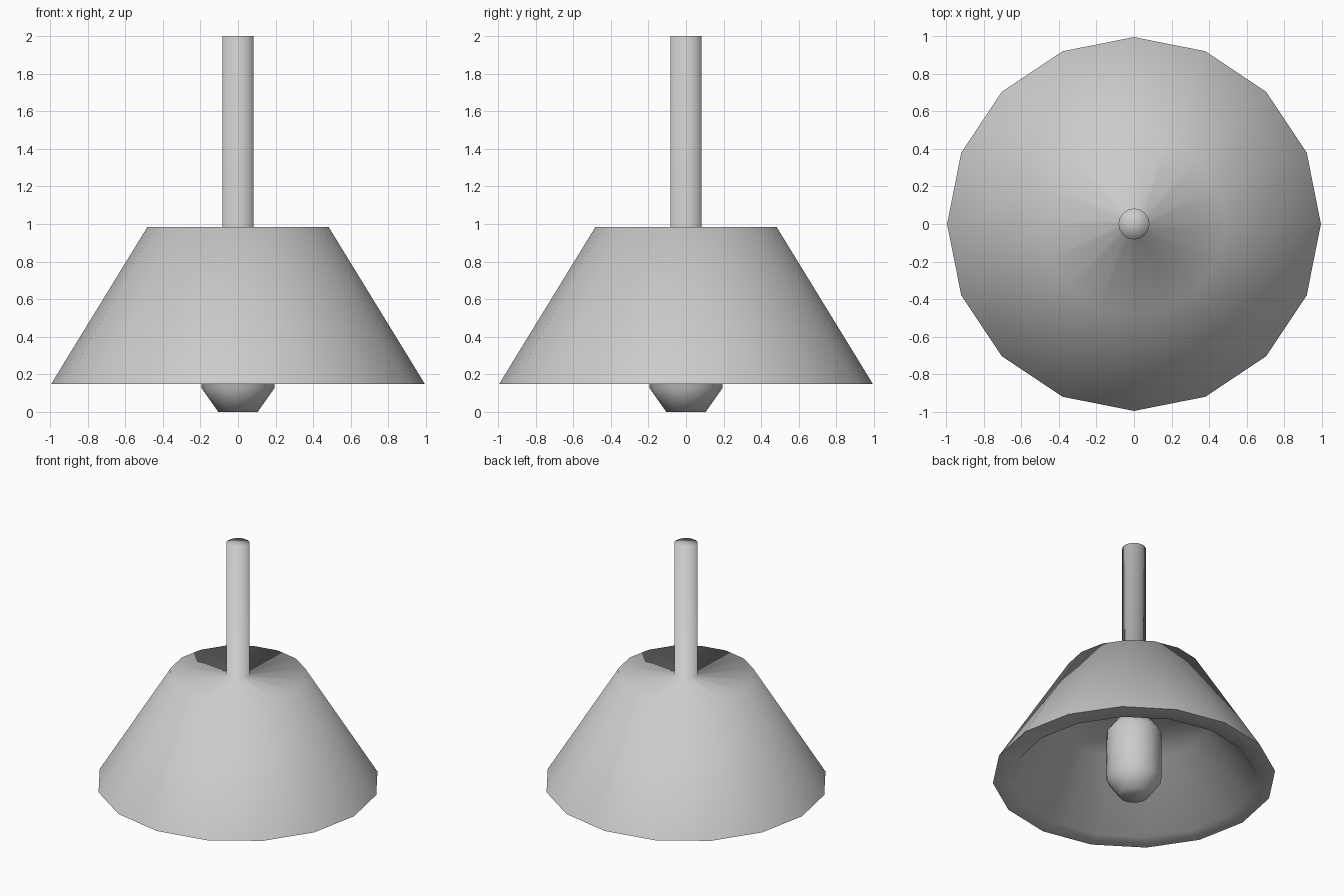
import bpy, bmesh, math

if "Cube" in bpy.data.objects:
    bpy.data.objects.remove(bpy.data.objects["Cube"])


def lathe(name, profile, sides):
    """Spin (radius, z) points around z; zero radius makes a pole."""
    bm = bmesh.new()
    rings = []
    for r, z in profile:
        if r == 0:
            rings.append([bm.verts.new((0, 0, z))] * sides)
        else:
            rings.append([bm.verts.new((r * math.cos(2 * math.pi * i / sides),
                                        r * math.sin(2 * math.pi * i / sides), z))
                          for i in range(sides)])
    for a, b in zip(rings, rings[1:]):
        for i in range(sides):
            j = (i + 1) % sides
            corners = [a[i], a[j], b[j], b[i]]
            bm.faces.new(list(dict.fromkeys(corners)))
    bmesh.ops.recalc_face_normals(bm, faces=bm.faces)
    for f in bm.faces:
        f.smooth = True
    # Only the acute outer rim stays crisp
    for e in bm.edges:
        e.smooth = e.calc_face_angle(0) < math.radians(100)
    mesh = bpy.data.meshes.new(name)
    bm.to_mesh(mesh)
    bm.free()
    obj = bpy.data.objects.new(name, mesh)
    bpy.context.collection.objects.link(obj)
    return obj


# Hanging rod flowing into a thick conical shade, hollow underneath
lathe("rod_and_shade", [(0, 2.0), (0.083, 2.0), (0.083, 0.983), (0.483, 0.983),
                        (0.995, 0.148), (0.85, 0.148), (0.53, 0.6), (0, 0.6)], 16)

# Bulb hanging from the shade's ceiling
lathe("bulb", [(0, 0), (0.105, 0), (0.193, 0.125), (0.193, 0.5),
               (0.105, 0.62), (0, 0.62)], 16)
